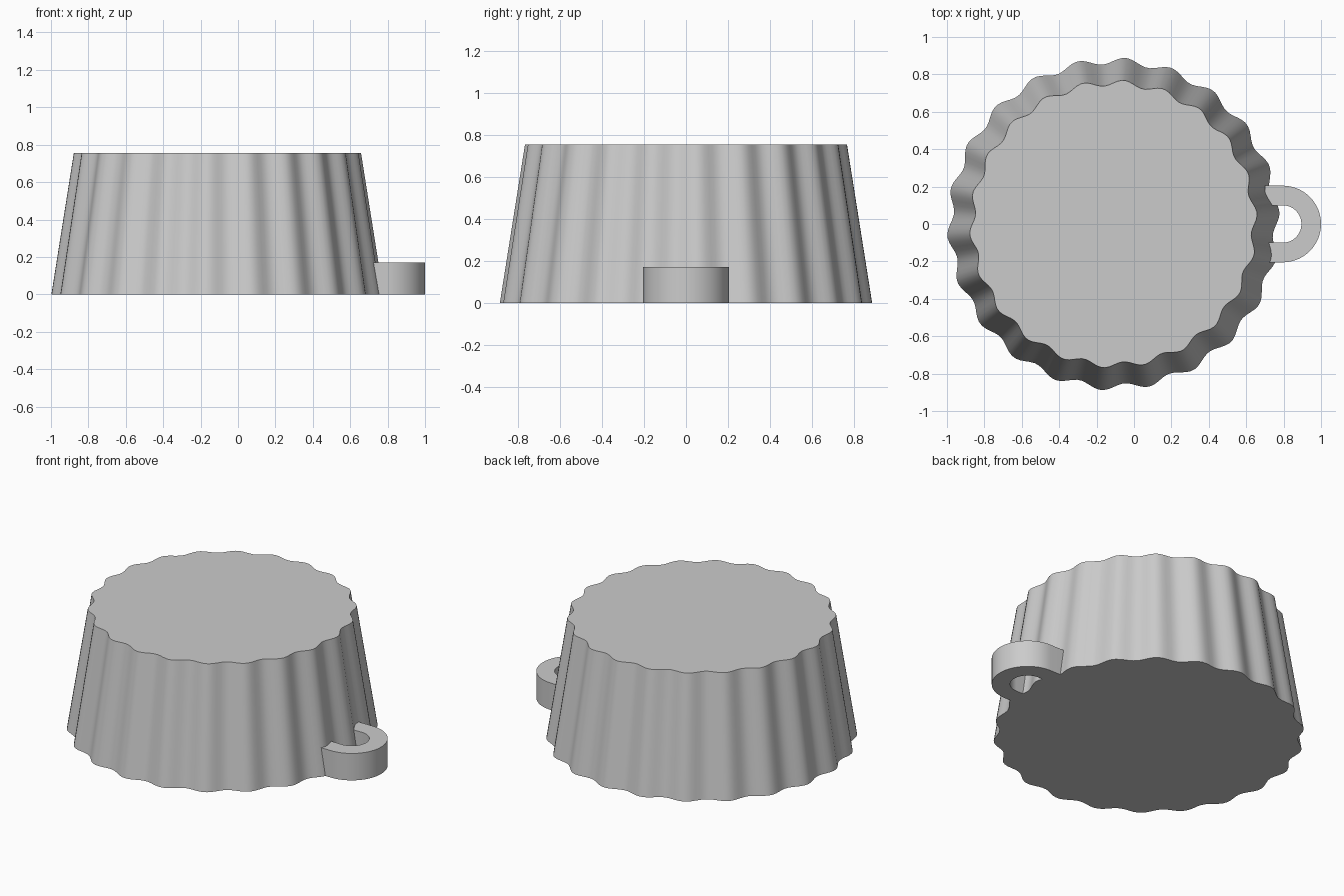
import bpy, bmesh
from math import sin, cos, pi, radians

if "Cube" in bpy.data.objects:
    bpy.data.objects.remove(bpy.data.objects["Cube"], do_unlink=True)

CENTRE_X = -0.11
HEIGHT = 0.755
LOBES = 22
RADIUS, RIPPLE = 0.872, 0.018
TAPER = 0.865

grey = bpy.data.materials.new("plain_grey")
grey.use_nodes = True
colour = (0.6, 0.6, 0.6, 1)
grey.diffuse_color = colour
grey.node_tree.nodes["Principled BSDF"].inputs["Base Color"].default_value = colour


def extrude_outline(name, outline, height, top_scale=1.0, location=(0, 0, 0)):
    """Solid made from a closed outline, scaled about its origin at the top."""
    bm = bmesh.new()
    bottom = [bm.verts.new((x, y, 0)) for x, y in outline]
    top = [bm.verts.new((x * top_scale, y * top_scale, height)) for x, y in outline]
    n = len(outline)
    for i in range(n):
        j = (i + 1) % n
        bm.faces.new((bottom[i], bottom[j], top[j], top[i]))
    bm.faces.new(top)
    bm.faces.new(bottom[::-1])
    bmesh.ops.recalc_face_normals(bm, faces=bm.faces)
    mesh = bpy.data.meshes.new(name)
    bm.to_mesh(mesh)
    bm.free()
    mesh.materials.append(grey)
    obj = bpy.data.objects.new(name, mesh)
    obj.location = location
    bpy.context.collection.objects.link(obj)
    bpy.ops.object.select_all(action="DESELECT")
    obj.select_set(True)
    bpy.context.view_layer.objects.active = obj
    bpy.ops.object.shade_smooth_by_angle(angle=radians(30))
    return obj


# Tapered body with a rippled rim
steps = LOBES * 10
rim = []
for i in range(steps):
    a = 2 * pi * i / steps
    r = RADIUS + RIPPLE * sin(LOBES * a)
    rim.append((r * cos(a), r * sin(a)))
extrude_outline("fluted_body", rim, HEIGHT, TAPER, (CENTRE_X, 0, 0))


# Hanging loop: a U whose arms run into the body wall
def u_curve(radius, reach, segments=32):
    arc = [(radius * cos(a), radius * sin(a))
           for a in (-pi / 2 + pi * i / segments for i in range(segments + 1))]
    return [(reach, -radius)] + arc + [(reach, radius)]


loop = u_curve(0.205, -0.095) + u_curve(0.1, -0.095)[::-1]
extrude_outline("hanging_loop", loop, 0.17, location=(0.795, 0, 0))
